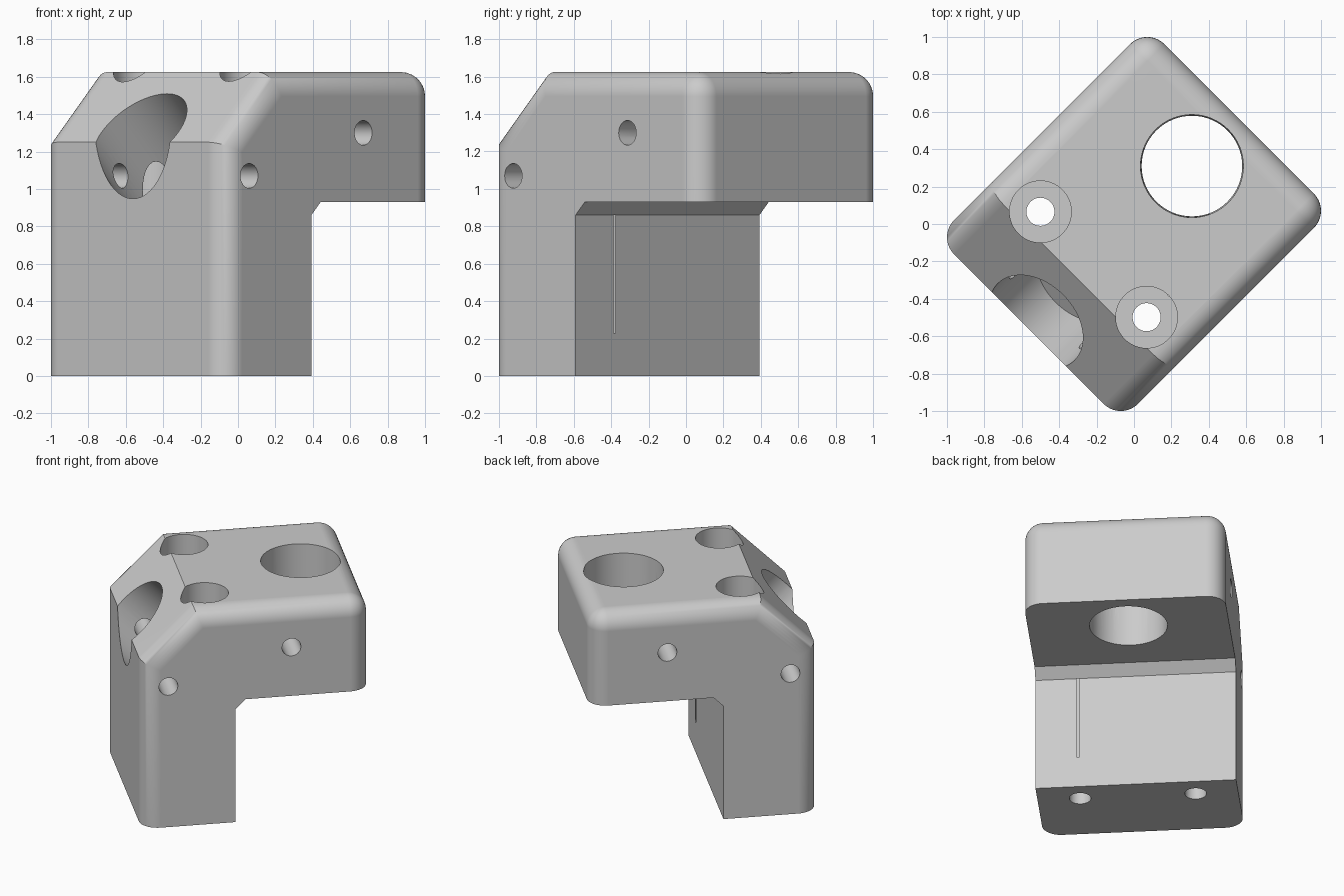
import bpy, bmesh, math
from mathutils import Vector, Matrix

cube = bpy.data.objects.get("Cube")
if cube:
    bpy.data.objects.remove(cube)

# Main dimensions; the part is built square to the axes and turned 45 degrees at the end
HALF_LEN, HALF_WID, HEIGHT = 0.795, 0.695, 1.625
WALL, SHELF, FILLET = -0.14, 0.93, 0.13
SLOPE = 0.375

grey = bpy.data.materials.new("plain grey")
grey.use_nodes = True
grey.diffuse_color = (0.6, 0.6, 0.6, 1)
grey.node_tree.nodes["Principled BSDF"].inputs["Base Color"].default_value = (0.6, 0.6, 0.6, 1)


def make_object(name, bm):
    bmesh.ops.recalc_face_normals(bm, faces=bm.faces)
    mesh = bpy.data.meshes.new(name)
    bm.to_mesh(mesh)
    bm.free()
    mesh.materials.append(grey)
    obj = bpy.data.objects.new(name, mesh)
    bpy.context.collection.objects.link(obj)
    return obj


# Bracket body: extruded side profile
profile = [(-HALF_LEN, 0), (WALL, 0), (WALL, SHELF - 0.07), (WALL + 0.07, SHELF),
           (HALF_LEN, SHELF), (HALF_LEN, HEIGHT),
           (-HALF_LEN + SLOPE, HEIGHT), (-HALF_LEN, HEIGHT - SLOPE)]
n = len(profile)
bm = bmesh.new()
sides = [[bm.verts.new((x, y, z)) for x, z in profile] for y in (-HALF_WID, HALF_WID)]
for side in sides:
    bm.faces.new(side)
for i in range(n):
    j = (i + 1) % n
    bm.faces.new((sides[0][i], sides[0][j], sides[1][j], sides[1][i]))

# Round the outer side edges and the top rear edge
outer = [bm.edges.get((side[i], side[(i + 1) % n])) for side in sides for i in range(4, n)]
outer.append(bm.edges.get((sides[0][5], sides[1][5])))
bmesh.ops.recalc_face_normals(bm, faces=bm.faces)
bmesh.ops.bevel(bm, geom=outer, offset=FILLET, offset_type='OFFSET', segments=10,
                profile=0.5, affect='EDGES', clamp_overlap=False)
body = make_object("corner_bracket", bm)


def drill(name, start, end, radius, end_radius=None):
    """Cut a round hole from start to end."""
    start, end = Vector(start), Vector(end)
    axis = end - start
    turn = Vector((0, 0, 1)).rotation_difference(axis).to_matrix().to_4x4()
    bm = bmesh.new()
    bmesh.ops.create_cone(bm, cap_ends=True, segments=64, radius1=radius,
                          radius2=end_radius or radius, depth=axis.length,
                          matrix=Matrix.Translation((start + end) / 2) @ turn)
    cutter = make_object(name, bm)
    cutter.hide_render = True
    mod = body.modifiers.new(name, 'BOOLEAN')
    mod.operation, mod.solver, mod.object = 'DIFFERENCE', 'EXACT', cutter
    bpy.context.view_layer.objects.active = body
    bpy.ops.object.modifier_apply(modifier=name)
    bpy.data.objects.remove(cutter)


# Large upright rod hole through the overhang
drill("rod_hole", (0.438, 0, SHELF - 0.1), (0.438, 0, HEIGHT + 0.1), 0.268, 0.276)

# Angled blind hole square to the sloped face
r2 = math.sqrt(2)
along, depth = 0.398, -1.446
points = [((along + t) / r2, 0, (along - t) / r2) for t in (depth - 0.4, depth + 0.5)]
drill("angled_hole", *points, 0.29)

# Deep screw bores with narrower holes through the foot
for x, y in ((-0.3046, -0.4), (-0.3075, 0.4)):
    drill("screw_bore", (x, y, 0.23), (x, y, HEIGHT + 0.2), 0.165)
    drill("screw_hole", (x, y, -0.1), (x, y, 0.3), 0.075)

# Cross pin holes through both sides
for x, z in ((-0.61, 1.07), (0.2525, 1.3)):
    drill("pin_hole", (x, -1, z), (x, 1, z), 0.066)

# Turn the part, smooth curved areas and keep flats flat
body.data.transform(Matrix.Rotation(math.radians(45), 4, 'Z'))
bpy.ops.object.select_all(action='DESELECT')
body.select_set(True)
bpy.context.view_layer.objects.active = body
bpy.ops.object.shade_smooth_by_angle(angle=math.radians(30))
normals = body.modifiers.new("flat_faces", 'WEIGHTED_NORMAL')
normals.keep_sharp = True
